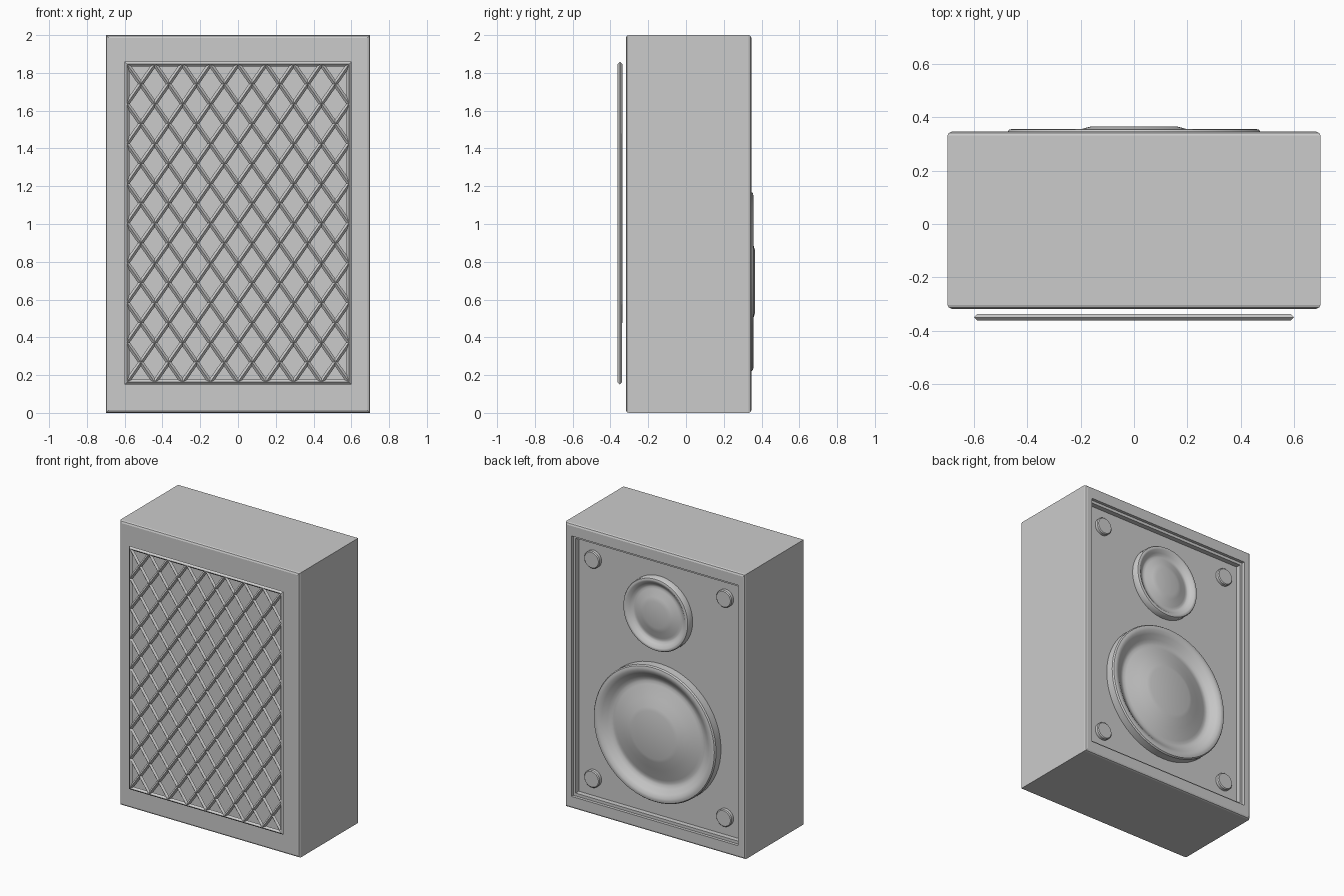
import bpy, bmesh, math
from mathutils import Matrix

if "Cube" in bpy.data.objects:
    bpy.data.objects.remove(bpy.data.objects["Cube"])


def finish(name, bm, smooth=None):
    bmesh.ops.recalc_face_normals(bm, faces=bm.faces[:])
    me = bpy.data.meshes.new(name)
    bm.to_mesh(me)
    bm.free()
    ob = bpy.data.objects.new(name, me)
    bpy.context.scene.collection.objects.link(ob)
    if smooth:
        bpy.ops.object.select_all(action='DESELECT')
        ob.select_set(True)
        bpy.context.view_layer.objects.active = ob
        bpy.ops.object.shade_smooth_by_angle(angle=math.radians(smooth))
    return ob


def bridge(bm, a, b):
    n = len(a)
    for i in range(n):
        j = (i + 1) % n
        bm.faces.new((a[i], a[j], b[j], b[i]))


def lathe(name, x, z, profile, n=64):
    """Revolve (radius, y) points about an axis along y; the last point is the flat centre."""
    bm = bmesh.new()
    rings = [[bm.verts.new((x + r * math.cos(2 * math.pi * i / n), y,
                            z + r * math.sin(2 * math.pi * i / n)))
              for i in range(n)] for r, y in profile]
    for a, b in zip(rings, rings[1:]):
        bridge(bm, a, b)
    bm.faces.new(rings[-1])
    bm.faces.new(rings[0])
    return finish(name, bm, 35)


# Cabinet: rectangular loops (half width, z margin, y) from front to recessed back panel
PANEL = 0.29
loops = [(0.685, 0.015, -0.318), (0.695, 0.004, -0.313), (0.7, 0, -0.303),
         (0.7, 0, 0.331), (0.695, 0.004, 0.341), (0.685, 0.015, 0.346),
         (0.648, 0.085, 0.346), (0.648, 0.085, 0.325),
         (0.63, 0.105, 0.325), (0.63, 0.105, PANEL)]
bm = bmesh.new()
rects = [[bm.verts.new(p) for p in ((-w, y, m), (w, y, m), (w, y, 2 - m), (-w, y, 2 - m))]
         for w, m, y in loops]
for a, b in zip(rects, rects[1:]):
    bridge(bm, a, b)
bm.faces.new(rects[0])
bm.faces.new(rects[-1])
finish("cabinet", bm)

# Grille: 8 x 8 cells crossed by diagonals, thickened into a wire lattice
bm = bmesh.new()
bmesh.ops.create_grid(bm, x_segments=8, y_segments=8, size=1)
inner = [e for e in bm.edges if len(e.link_faces) == 2]
bmesh.ops.poke(bm, faces=bm.faces[:])
bmesh.ops.dissolve_edges(bm, edges=[e for e in inner if e.is_valid], use_verts=False)
bm.transform(Matrix.Translation((0, -0.35, 1.005)) @ Matrix.Rotation(math.pi / 2, 4, 'X')
             @ Matrix.Diagonal((0.588, 0.842, 1, 1)))
grille = finish("front_grille", bm)
wire = grille.modifiers.new("lattice", 'WIREFRAME')
wire.thickness = 0.025
wire.use_boundary = True
wire.use_even_offset = True
wire.use_relative_offset = False

# Drivers: rim, sloping surround, cone rising to a flat centre cap
lathe("woofer", 0, 0.695, [
    (0.475, PANEL - 0.01), (0.475, 0.345), (0.468, 0.354), (0.455, 0.357), (0.438, 0.356),
    (0.415, 0.342), (0.385, 0.318), (0.365, 0.308), (0.35, 0.306), (0.33, 0.311),
    (0.25, 0.34), (0.19, 0.358), (0.165, 0.365)])
lathe("tweeter", 0, 1.53, [
    (0.255, PANEL - 0.01), (0.255, 0.33), (0.25, 0.338), (0.24, 0.341), (0.23, 0.339),
    (0.21, 0.322), (0.195, 0.312), (0.185, 0.31), (0.17, 0.313),
    (0.12, 0.331), (0.09, 0.338)])

# Corner pegs
for sx in (-1, 1):
    for sz in (-1, 1):
        lathe("corner_peg", sx * 0.513, 1 + sz * 0.77,
              [(0.06, PANEL - 0.01), (0.06, 0.311), (0.054, 0.317)], 32)
